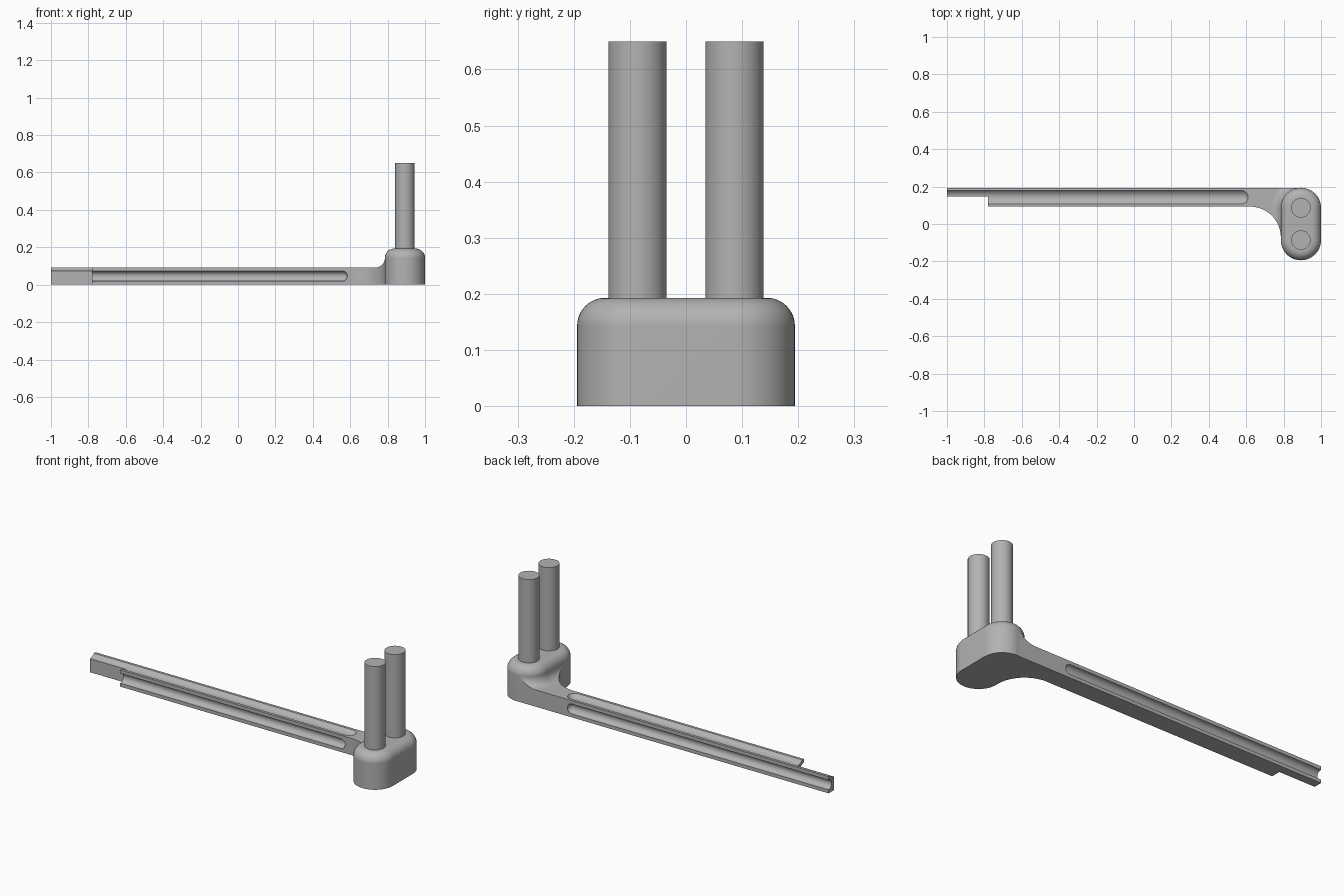
import bpy, bmesh, math
from mathutils import Vector

default = bpy.data.objects.get("Cube")
if default:
    bpy.data.objects.remove(default, do_unlink=True)

metal = bpy.data.materials.new("plain grey")
metal.use_nodes = True
GREY = (0.45, 0.45, 0.45, 1)
metal.diffuse_color = GREY
metal.node_tree.nodes["Principled BSDF"].inputs["Base Color"].default_value = GREY

ARM_TOP, BACK, FRONT = 0.092, 0.193, 0.093
BLOCK_X, BLOCK_R, BLOCK_TOP = 0.8925, 0.1075, 0.193
PIN_Y, FILLET = 0.0865, 0.05


def loft(name, rings):
    """Skin a stack of equal-length point rings and cap both ends."""
    bm = bmesh.new()
    loops = [[bm.verts.new(p) for p in ring] for ring in rings]
    for a, b in zip(loops, loops[1:]):
        for i in range(len(a)):
            j = (i + 1) % len(a)
            bm.faces.new((a[i], a[j], b[j], b[i]))
    bm.faces.new(loops[0][::-1])
    bm.faces.new(loops[-1])
    bmesh.ops.recalc_face_normals(bm, faces=bm.faces)
    mesh = bpy.data.meshes.new(name)
    bm.to_mesh(mesh)
    bm.free()
    obj = bpy.data.objects.new(name, mesh)
    bpy.context.collection.objects.link(obj)
    mesh.materials.append(metal)
    return obj


def prism(name, outline, low, high):
    return loft(name, [[(x, y, z) for x, y in outline] for z in (low, high)])


def stadium(r, z, steps=24):
    """Rounded-end outline of the block, at half-width r."""
    ring = []
    for side, start in ((1, 0), (-1, math.pi)):
        for i in range(steps + 1):
            a = start + math.pi * i / steps
            ring.append((BLOCK_X + r * math.cos(a), side * PIN_Y + r * math.sin(a), z))
    return ring


def capsule(r, end_x, y, z, steps=48):
    """Groove cutter along x with a ball end whose centre is at end_x."""
    def ring(x, radius):
        return [(x, y + radius * math.cos(t), z + radius * math.sin(t))
                for t in (math.tau * i / steps for i in range(steps))]
    ball = [math.radians(a) for a in range(0, 90, 6)]
    return loft("groove_cutter", [ring(-1.1, r)] +
                [ring(end_x + r * math.sin(a), r * math.cos(a)) for a in ball])


def boolean(obj, tool, operation):
    mod = obj.modifiers.new("cut", 'BOOLEAN')
    mod.operation, mod.object, mod.solver = operation, tool, 'EXACT'
    bpy.context.view_layer.objects.active = obj
    bpy.ops.object.modifier_apply(modifier=mod.name)
    bpy.data.objects.remove(tool, do_unlink=True)


def smooth(obj):
    bpy.ops.object.select_all(action='DESELECT')
    obj.select_set(True)
    bpy.context.view_layer.objects.active = obj
    bpy.ops.object.shade_smooth_by_angle(angle=math.radians(30))
    obj.modifiers.new("normals", 'WEIGHTED_NORMAL').keep_sharp = True


# Arm outline: stepped tip, straight front edge, curved web into the block
WEB_R = 0.165
web_x, web_y = BLOCK_X - BLOCK_R - WEB_R, FRONT - WEB_R
web = [(web_x + WEB_R * math.sin(a), web_y + WEB_R * math.cos(a))
       for a in (math.pi / 2 * i / 24 for i in range(25))]
outline = ([(-1, BACK), (-1, 0.146), (-0.78, 0.146), (-0.78, FRONT)] + web +
           [(BLOCK_X, web_y), (BLOCK_X, BACK)])
arm = prism("arm", outline, 0, ARM_TOP)

# Grooves along the front, back and top of the arm
for y in (FRONT, BACK):
    boolean(arm, capsule(0.027, 0.558, y, 0.046), 'DIFFERENCE')
boolean(arm, capsule(0.044, 0.575, 0.143, ARM_TOP + 0.026), 'DIFFERENCE')
smooth(arm)

# Block with rounded upper edge
arc = [math.pi / 2 * i / 12 for i in range(13)]
block = loft("block", [stadium(BLOCK_R, 0)] + [
    stadium(BLOCK_R - FILLET * (1 - math.cos(a)), BLOCK_TOP - FILLET * (1 - math.sin(a)))
    for a in arc])
smooth(block)

# Concave fillet between arm top and block side, trimmed to the arm outline
collar = loft("fillet", [
    stadium(BLOCK_R + FILLET * (1 - math.sin(a)), ARM_TOP + FILLET * (1 - math.cos(a)))
    for a in arc])
boolean(collar, prism("trim", outline, 0, BLOCK_TOP), 'INTERSECT')
smooth(collar)

# Two upright pins
for name, y in (("front_pin", -PIN_Y), ("back_pin", PIN_Y)):
    circle = [(BLOCK_X + 0.052 * math.cos(t), y + 0.052 * math.sin(t))
              for t in (math.tau * i / 64 for i in range(64))]
    smooth(prism(name, circle, 0.15, 0.65))
